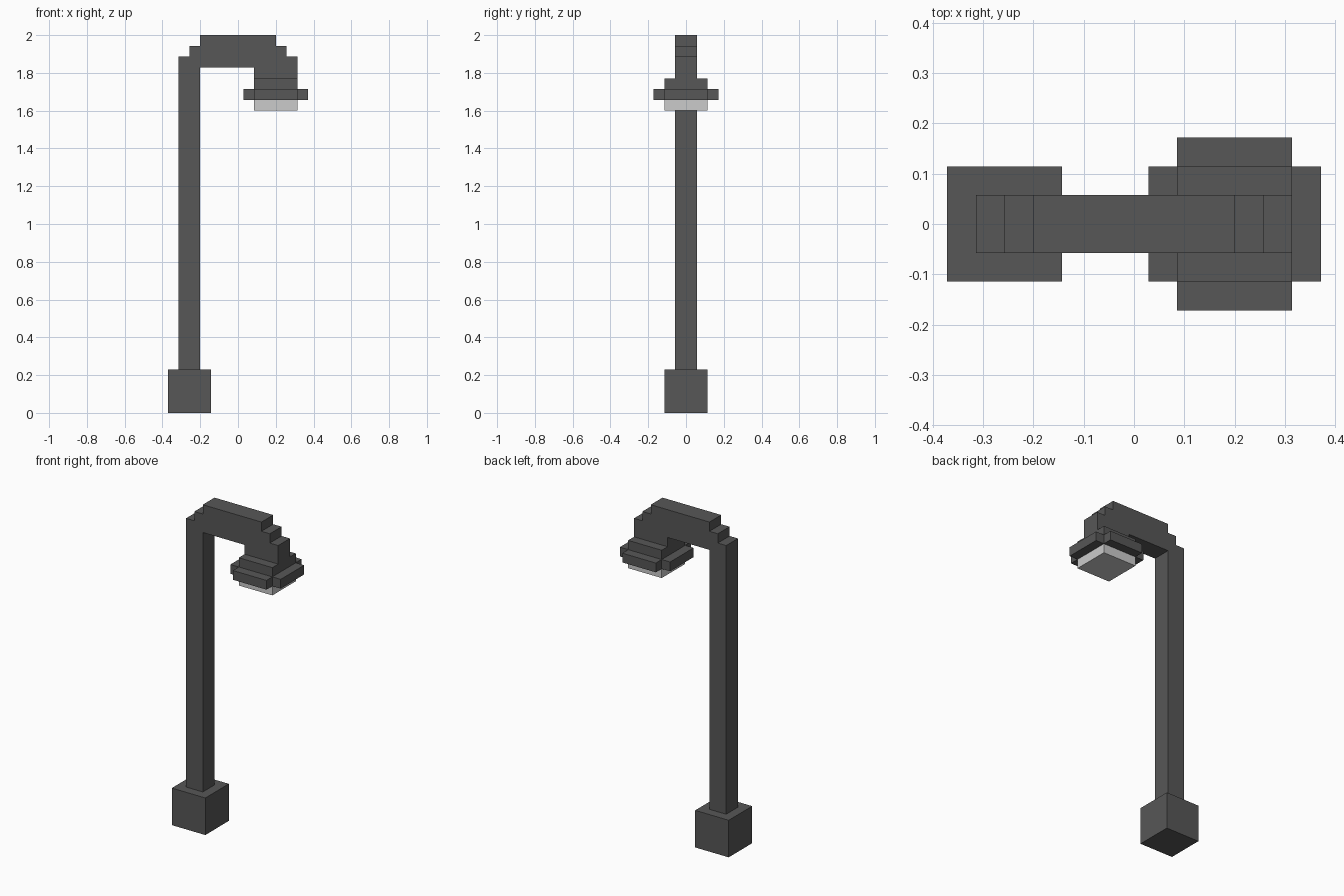
import bpy
import bmesh

cube = bpy.data.objects.get("Cube")
if cube:
    bpy.data.objects.remove(cube, do_unlink=True)

U = 2 / 35      # one block of the stepped grid
X_MID = 6.5     # grid column that sits on x = 0


def make_material(name, grey):
    mat = bpy.data.materials.new(name)
    mat.use_nodes = True
    colour = (grey, grey, grey, 1)
    mat.diffuse_color = colour
    mat.node_tree.nodes["Principled BSDF"].inputs["Base Color"].default_value = colour
    return mat


def extrude_outline(name, outline, direction, mat):
    """Fill an outline given in grid units and extrude it along direction."""
    bm = bmesh.new()
    verts = [bm.verts.new(((x - X_MID) * U, y * U, z * U)) for x, y, z in outline]
    face = bm.faces.new(verts)
    geom = bmesh.ops.extrude_face_region(bm, geom=[face])["geom"]
    moved = [g for g in geom if isinstance(g, bmesh.types.BMVert)]
    bmesh.ops.translate(bm, verts=moved, vec=[d * U for d in direction])
    bmesh.ops.recalc_face_normals(bm, faces=bm.faces[:])
    mesh = bpy.data.meshes.new(name)
    bm.to_mesh(mesh)
    bm.free()
    mesh.materials.append(mat)
    obj = bpy.data.objects.new(name, mesh)
    bpy.context.collection.objects.link(obj)
    return obj


def block(name, x0, x1, half_y, z0, z1, mat):
    corners = [(x0, -half_y, z0), (x1, -half_y, z0), (x1, half_y, z0), (x0, half_y, z0)]
    return extrude_outline(name, corners, (0, 0, z1 - z0), mat)


metal = make_material("dark grey metal", 0.095)
glass = make_material("pale lamp glass", 0.60)

# Square foot
block("base", 0, 4, 2, 0, 4, metal)

# Post and stepped arch in one side profile
arch = [(1, 4), (3, 4), (3, 32), (8, 32), (8, 31), (12, 31), (12, 33), (11, 33),
        (11, 34), (10, 34), (10, 35), (3, 35), (3, 34), (2, 34), (2, 33), (1, 33)]
extrude_outline("post_and_arm", [(x, -1, z) for x, z in arch], (0, 2, 0), metal)

# Lamp head: cap, notched rim, glowing panel
block("lamp_cap", 8, 12, 2, 30, 31, metal)
rim = [(7, -2), (8, -2), (8, -3), (12, -3), (12, -2), (13, -2),
       (13, 2), (12, 2), (12, 3), (8, 3), (8, 2), (7, 2)]
extrude_outline("lamp_rim", [(x, y, 29) for x, y in rim], (0, 0, 1), metal)
block("lamp_panel", 8, 12, 2, 28, 29, glass)
